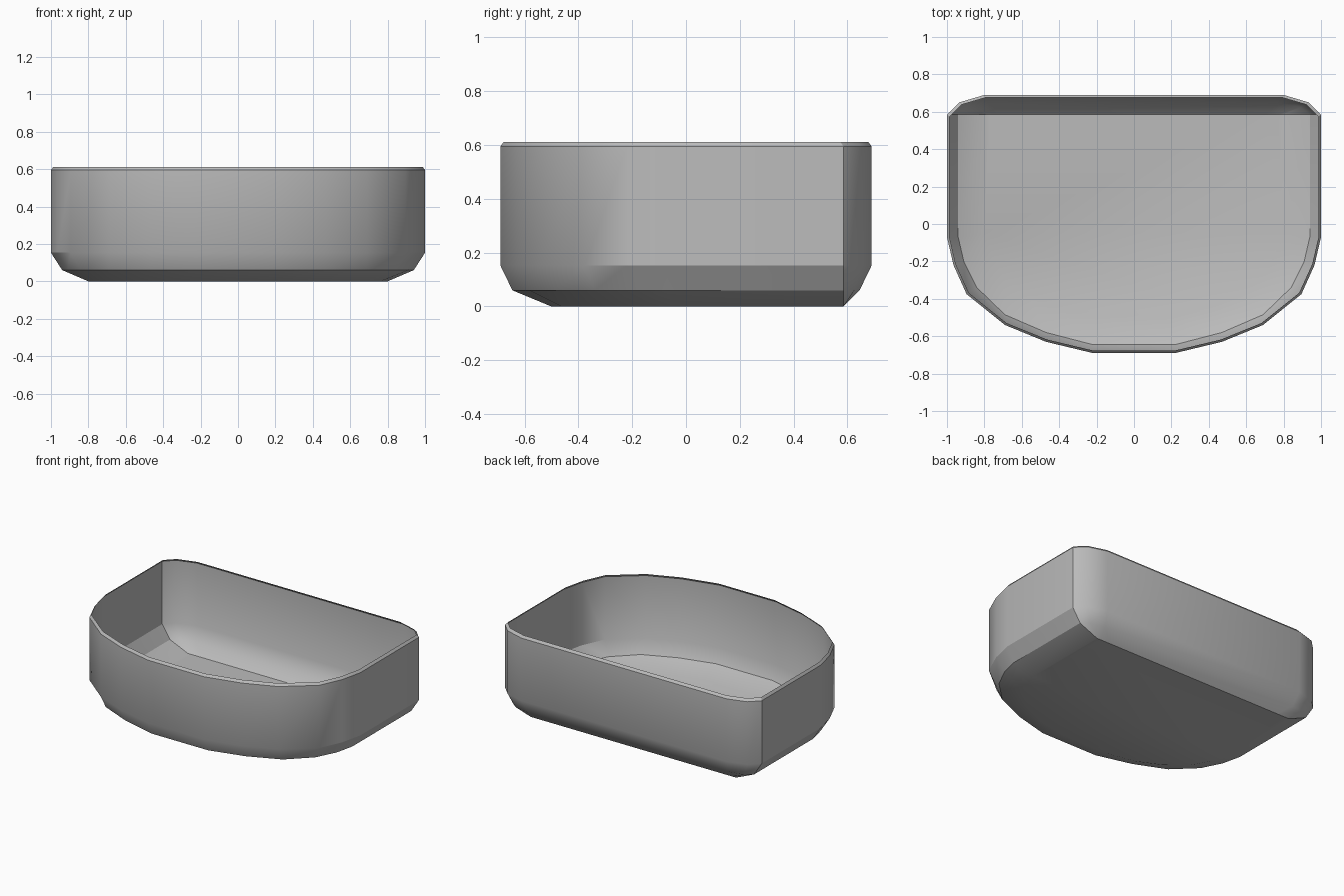
import bpy
import bmesh
import math

cube = bpy.data.objects.get("Cube")
if cube:
    bpy.data.objects.remove(cube, do_unlink=True)

grey = bpy.data.materials.new("plain grey")
grey.use_nodes = True
colour = (0.5, 0.5, 0.5, 1)
grey.diffuse_color = colour
grey.node_tree.nodes["Principled BSDF"].inputs["Base Color"].default_value = colour

# Half outlines, from the middle of the bowed front round to the back
wall = [(.22, -.69), (.47, -.63), (.69, -.54), (.895, -.375), (.965, -.22),
        (1, -.07), (1, .585), (.935, .65), (.8, .69)]
chamfer = [(.22, -.645), (.47, -.58), (.69, -.485), (.84, -.34), (.91, -.2),
           (.94, -.07), (.94, .585), (.89, .625), (.78, .645)]
base = [(.2, -.5), (.4, -.46), (.56, -.385), (.7, -.27), (.76, -.16),
        (.8, -.05), (.8, .585), (.77, .585), (.7, .585)]
lip = [(x * .987, y * .981) for x, y in wall]


def add_ring(bm, half, z):
    """Mirror a half outline into a closed ring of vertices."""
    full = half + [(-x, y) for x, y in reversed(half)]
    return [bm.verts.new((x, y, z)) for x, y in full]


# Open thin-walled basin: floor, two chamfer bands, wall and turned-in lip
bm = bmesh.new()
rings = [add_ring(bm, half, z) for half, z in
         ((base, 0), (chamfer, .06), (wall, .153), (wall, .595), (lip, .612))]
for low, high in zip(rings, rings[1:]):
    for i in range(len(low)):
        j = (i + 1) % len(low)
        bm.faces.new((low[i], low[j], high[j], high[i]))
bm.faces.new(list(reversed(rings[0])))

mesh = bpy.data.meshes.new("basin")
bm.to_mesh(mesh)
bm.free()
mesh.materials.append(grey)
basin = bpy.data.objects.new("basin", mesh)
bpy.context.collection.objects.link(basin)

bpy.ops.object.select_all(action='DESELECT')
basin.select_set(True)
bpy.context.view_layer.objects.active = basin
bpy.ops.object.shade_smooth_by_angle(angle=math.radians(30))
